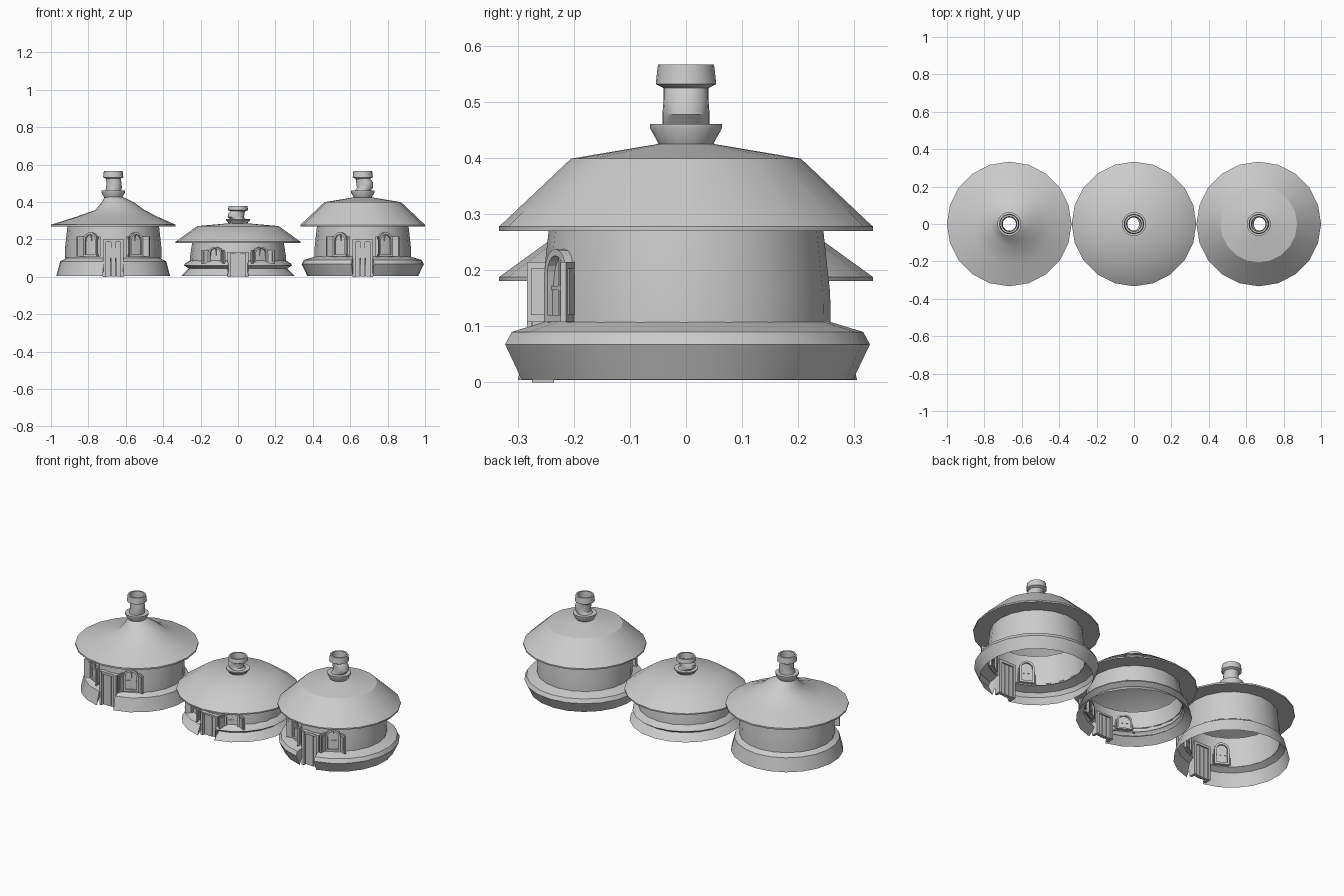
import bpy, bmesh
from math import sin, cos, pi, radians
from mathutils import Matrix, Vector

if "Cube" in bpy.data.objects:
    bpy.data.objects.remove(bpy.data.objects["Cube"])

SIDES = 20


def make(name, verts, faces, mat=Matrix.Identity(4), smooth=0):
    bm = bmesh.new()
    vs = [bm.verts.new(mat @ Vector(v)) for v in verts]
    for f in faces:
        bm.faces.new([vs[i] for i in f])
    bmesh.ops.recalc_face_normals(bm, faces=bm.faces)
    me = bpy.data.meshes.new(name)
    bm.to_mesh(me)
    bm.free()
    ob = bpy.data.objects.new(name, me)
    bpy.context.collection.objects.link(ob)
    if smooth:
        bpy.ops.object.select_all(action='DESELECT')
        ob.select_set(True)
        bpy.context.view_layer.objects.active = ob
        bpy.ops.object.shade_smooth_by_angle(angle=radians(smooth))
    return ob


def lathe(name, profile, mat, gap=0.0):
    """Spin (radius, z, x shift) points; gap is the half angle left open at the front."""
    n = SIDES if not gap else SIDES + 1
    step = (2 * pi - 2 * gap) / SIDES
    m = len(profile)
    verts, faces = [], []
    for i in range(n):
        a = -pi / 2 + gap + step * i
        verts += [(p[0] * cos(a) + (p[2] if len(p) > 2 else 0), p[0] * sin(a), p[1]) for p in profile]
    for i in range(SIDES):
        j = (i + 1) % n
        for k in range(m - 1):
            faces.append((i * m + k, j * m + k, j * m + k + 1, i * m + k + 1))
    if gap:
        faces += [tuple(range(m)), tuple(range(SIDES * m, SIDES * m + m))]
    return make(name, verts, faces, mat, 32)


def box(name, x0, x1, y0, y1, z0, z1, mat):
    v = [(x, y, z) for x in (x0, x1) for y in (y0, y1) for z in (z0, z1)]
    f = [(0, 1, 3, 2), (4, 6, 7, 5), (0, 4, 5, 1), (2, 3, 7, 6), (0, 2, 6, 4), (1, 5, 7, 3)]
    return make(name, v, f, mat)


def arch_points(w, z0, z1, rise):
    pts = [(-w, z0), (w, z0)]
    return pts + [(w * cos(pi * i / 8), z1 - rise + rise * sin(pi * i / 8)) for i in range(9)]


def arch_frame(name, outer, inner, y0, y1, mat):
    n = len(outer)
    v = [(x, y, z) for pts, y in ((outer, y0), (outer, y1), (inner, y1), (inner, y0)) for x, z in pts]
    f = [(a * n + i, a * n + (i + 1) % n, ((a + 1) % 4) * n + (i + 1) % n, ((a + 1) % 4) * n + i)
         for a in range(4) for i in range(n)]
    return make(name, v, f, mat)


def window(tag, hut, angle):
    # arched frame, pane, bars and two open shutters
    m = hut @ Matrix.Rotation(radians(angle), 4, 'Z')
    outer, inner = arch_points(.04, .108, .238, .04), arch_points(.03, .12, .226, .03)
    arch_frame(tag + "_frame", outer, inner, -.264, -.238, m)
    n = len(inner)
    make(tag + "_pane", [(x, -.248, z) for x, z in inner], [tuple(range(n))], m)
    box(tag + "_bar_upright", -.003, .003, -.256, -.246, .12, .225, m)
    box(tag + "_bar_cross", -.03, .03, -.256, -.246, .165, .172, m)
    for s, side in ((-1, "left"), (1, "right")):
        hinge = m @ Matrix.Translation((s * .041, -.252, 0)) @ Matrix.Rotation(radians(-s * 50), 4, 'Z')
        x0, x1 = sorted((0, s * .042))
        box(f"{tag}_shutter_{side}", x0, x1, -.005, .005, .108, .215, hinge)
        x0, x1 = sorted((s * .008, s * .034))
        box(f"{tag}_shutter_panel_{side}", x0, x1, -.008, .008, .12, .203, hinge)


def door(tag, hut):
    # posts, lintel and planks
    for s, side in ((-1, "left"), (1, "right")):
        x0, x1 = sorted((s * .04, s * .055))
        box(f"{tag}_post_{side}", x0, x1, -.275, -.235, 0, .2, hut)
    box(tag + "_lintel", -.04, .04, -.27, -.235, .185, .2, hut)
    for i in range(3):
        x = -.04 + i * .0267
        box(f"{tag}_plank_{i}", x + .001, x + .0257, -.26 - .003 * (i % 2), -.242, .002, .185, hut)


def chimney(tag, hut, k):
    # collar, kinked pipe and cap, open right through
    lathe(tag + "_chimney", [(.048, .424), (.064, .453), (.064, .461), (.042, .461), (.042, .478, k),
                             (.040, .505, k), (.040, .525), (.054, .532), (.050, .567), (.040, .567),
                             (.037, .52), (.036, .48, k * .3), (.036, .424)], hut)


# x, height scale, pipe kink, base profile, roof profile
huts = {
    "left_hut": (-.667, 1, .004,
                 [(.305, .005), (.285, .082), (.252, .1)],
                 [(.333, .279), (.215, .322, .02), (.132, .357, .036), (.088, .396, .025), (.045, .43)]),
    "middle_hut": (0, .67, -.013,
                   [(.305, .007), (.264, .065), (.29, .092), (.285, .105), (.254, .132)],
                   [(.333, .281), (.218, .405), (.045, .428)]),
    "right_hut": (.667, 1, .014,
                  [(.298, .005), (.328, .068), (.316, .09), (.257, .108)],
                  [(.333, .278), (.205, .399), (.045, .426)]),
}
for tag, (x, sz, kink, base, roof) in huts.items():
    hut = Matrix.Translation((x, 0, 0)) @ Matrix.Diagonal((1, 1, sz, 1))
    lathe(tag + "_base", base, hut, radians(10.5))
    lathe(tag + "_wall", [(.258, .1), (.257, .16), (.245, .27)], hut)
    lathe(tag + "_roof", [(.245, .27), (.333, .27)] + roof, hut)
    chimney(tag, hut, kink)
    door(tag + "_door", hut)
    for a, side in ((-28, "left"), (28, "right")):
        window(f"{tag}_window_{side}", hut, a)
